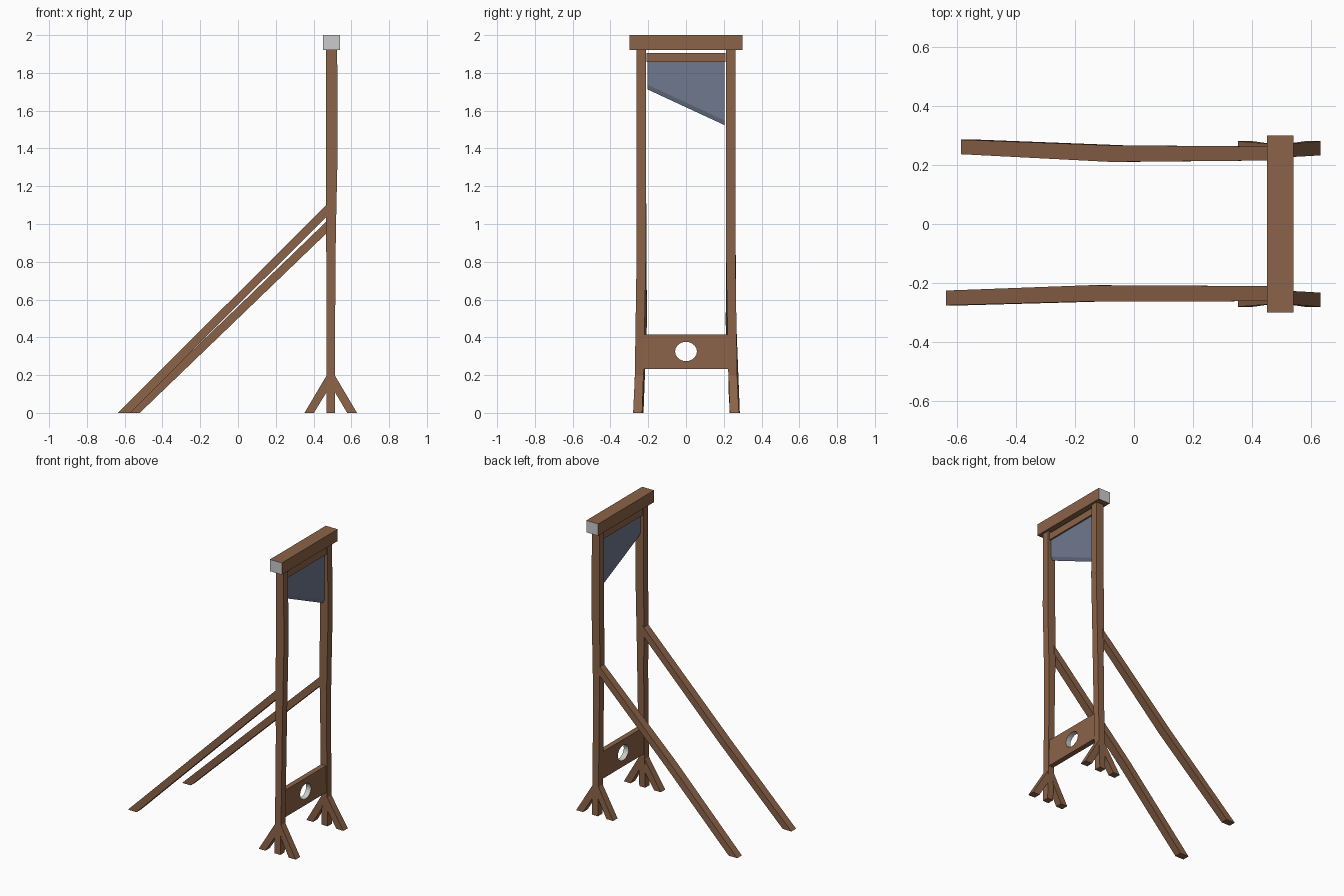
import bpy, bmesh, math

if "Cube" in bpy.data.objects:
    bpy.data.objects.remove(bpy.data.objects["Cube"])


def material(name, rgb):
    m = bpy.data.materials.new(name)
    m.diffuse_color = (*rgb, 1)
    m.use_nodes = True
    m.node_tree.nodes["Principled BSDF"].inputs["Base Color"].default_value = m.diffuse_color
    return m


WOOD = material("wood", (0.26, 0.125, 0.065))
STEEL = material("steel", (0.16, 0.19, 0.27))


def finish(name, bm, *mats):
    bmesh.ops.recalc_face_normals(bm, faces=bm.faces)
    me = bpy.data.meshes.new(name)
    bm.to_mesh(me)
    bm.free()
    for m in mats:
        me.materials.append(m)
    ob = bpy.data.objects.new(name, me)
    bpy.context.collection.objects.link(ob)
    return ob


def loft(name, sections, side=1, mats=(WOOD,)):
    # each section: two (x, z) corners plus inner and outer y
    bm = bmesh.new()
    rings = [[bm.verts.new((x, side * y, z)) for x, z, y in
              ((xa, za, yi), (xb, zb, yi), (xb, zb, yo), (xa, za, yo))]
             for xa, za, xb, zb, yi, yo in sections]
    for a, b in zip(rings, rings[1:]):
        for i in range(4):
            j = (i + 1) % 4
            bm.faces.new((a[i], a[j], b[j], b[i]))
    bm.faces.new(rings[0])
    bm.faces.new(rings[-1])
    return finish(name, bm, *mats)


# Top beam with bare grey end faces
beam = loft("top_beam", [(0.45, 1.92, 0.54, 1.92, -0.3, 0.3),
                         (0.45, 2.0, 0.54, 2.0, -0.3, 0.3)], mats=(WOOD, None))
for p in beam.data.polygons:
    if abs(p.normal.y) > 0.9:
        p.material_index = 1

for side, tag in ((-1, "left"), (1, "right")):
    # Slightly crooked posts
    loft("post_" + tag, [
        (0.467, 1.92, 0.525, 1.92, 0.212, 0.261),
        (0.467, 1.4, 0.528, 1.4, 0.212, 0.261),
        (0.465, 1.0, 0.519, 1.0, 0.212, 0.261),
        (0.468, 0.8, 0.516, 0.8, 0.213, 0.262),
        (0.468, 0.2, 0.513, 0.2, 0.224, 0.271),
        (0.468, 0.0, 0.513, 0.0, 0.231, 0.278)], side)
    # Splayed feet
    loft("back_foot_" + tag, [
        (0.475, 0.208, 0.475, 0.12, 0.225, 0.27),
        (0.352, 0, 0.402, 0, 0.232, 0.28)], side)
    loft("front_foot_" + tag, [
        (0.507, 0.208, 0.507, 0.12, 0.225, 0.27),
        (0.63, 0, 0.578, 0, 0.232, 0.28)], side)

# Long diagonal braces, bent halfway
loft("brace_left", [
    (-0.635, 0, -0.57, 0, 0.225, 0.275),
    (-0.15, 0.485, -0.1, 0.472, 0.207, 0.262),
    (0.475, 1.108, 0.475, 1.045, 0.21, 0.261)], -1)
loft("brace_right", [
    (-0.585, 0, -0.52, 0, 0.236, 0.285),
    (-0.08, 0.485, -0.03, 0.471, 0.21, 0.266),
    (0.475, 1.02, 0.475, 0.957, 0.215, 0.262)])

# Blade holder bar
loft("blade_bar", [(0.475, 1.857, 0.517, 1.857, -0.21, 0.21),
                   (0.475, 1.905, 0.517, 1.905, -0.21, 0.21)])

# Slanted blade with a bevelled cutting edge
bm = bmesh.new()
ends = []
for y, low in ((-0.205, 1.713), (0.205, 1.523)):
    prof = [(0.486, 1.857), (0.506, 1.857), (0.506, low + 0.025),
            (0.496, low), (0.486, low + 0.025)]
    ends.append([bm.verts.new((x, y, z)) for x, z in prof])
for i in range(5):
    j = (i + 1) % 5
    bm.faces.new((ends[0][i], ends[0][j], ends[1][j], ends[1][i]))
for e in ends:
    bm.faces.new(e)
finish("blade", bm, STEEL)

# Neck board with a round hole, hole wall left grey
bm = bmesh.new()
outer = [(-0.225, 0.232), (0.225, 0.232), (0.225, 0.415), (-0.225, 0.415)]
hole = [(0.058 * math.cos(a), 0.325 + 0.051 * math.sin(a))
        for a in (math.tau * i / 20 for i in range(20))]
edges = []
for loop in (outer, hole):
    vs = [bm.verts.new((0.472, y, z)) for y, z in loop]
    edges += [bm.edges.new((vs[i - 1], vs[i])) for i in range(len(vs))]
bmesh.ops.triangle_fill(bm, edges=edges, use_beauty=True, normal=(1, 0, 0))
ext = bmesh.ops.extrude_face_region(bm, geom=bm.faces[:], use_keep_orig=True)
bmesh.ops.translate(bm, vec=(0.036, 0, 0),
                    verts=[g for g in ext["geom"] if isinstance(g, bmesh.types.BMVert)])
for f in bm.faces:
    c = f.calc_center_median()
    f.normal_update()
    if abs(f.normal.x) < 0.5 and math.hypot(c.y, c.z - 0.325) < 0.07:
        f.material_index = 1
finish("neck_board", bm, WOOD, None)
